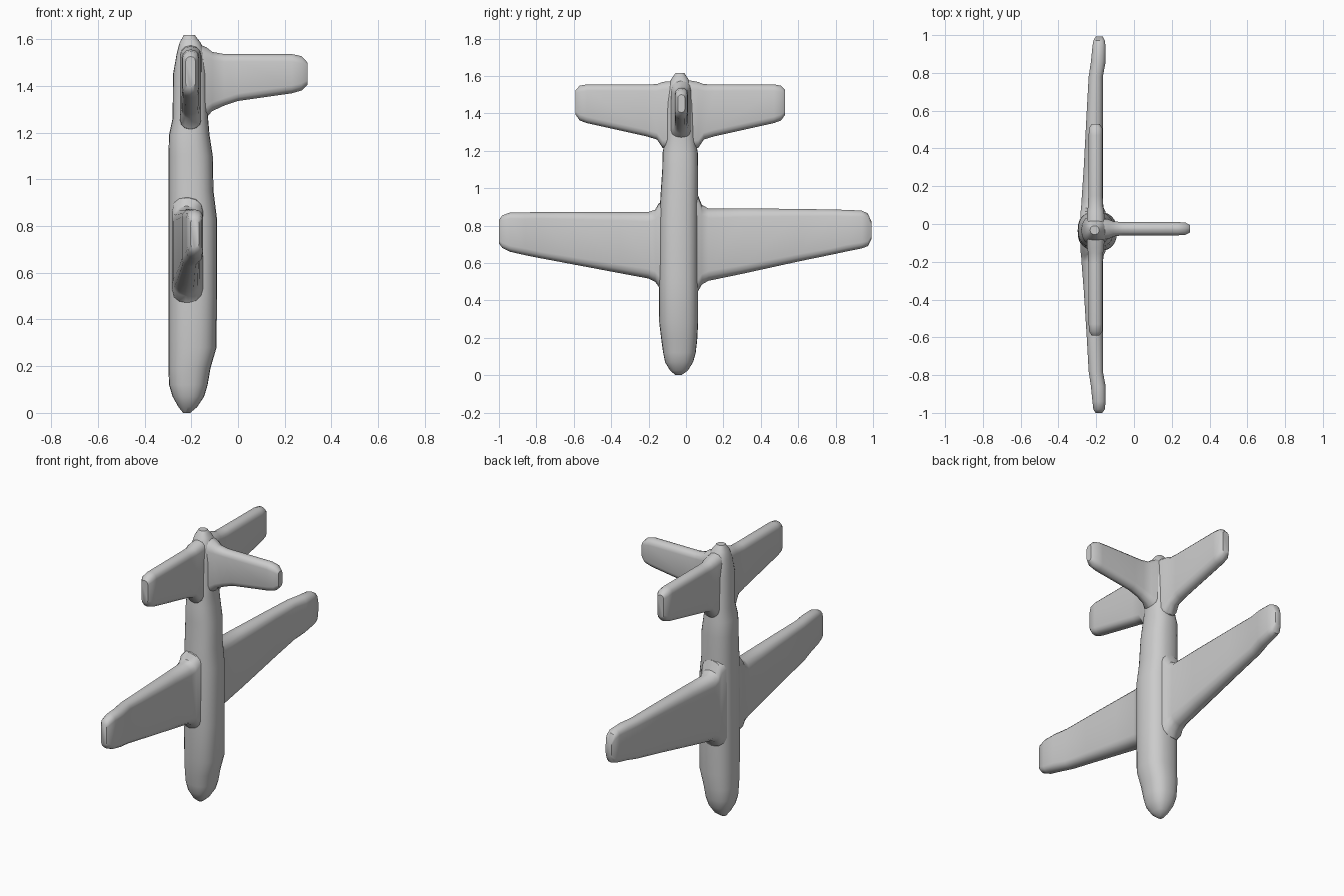
import bpy, bmesh, math

grey = bpy.data.materials.new("light grey")
grey.diffuse_color = (0.6, 0.6, 0.6, 1)


def loft(name, rings):
    """Skin a closed surface over rings of equal point count."""
    bm = bmesh.new()
    vr = [[bm.verts.new(p) for p in ring] for ring in rings]
    n = len(vr[0])
    for a, b in zip(vr, vr[1:]):
        for i in range(n):
            j = (i + 1) % n
            bm.faces.new((a[i], a[j], b[j], b[i]))
    bm.faces.new(vr[0])
    bm.faces.new(vr[-1])
    bmesh.ops.recalc_face_normals(bm, faces=bm.faces)
    mesh = bpy.data.meshes.new(name)
    bm.to_mesh(mesh)
    bm.free()
    mesh.materials.append(grey)
    obj = bpy.data.objects.new(name, mesh)
    bpy.context.collection.objects.link(obj)
    bpy.ops.object.select_all(action='DESELECT')
    obj.select_set(True)
    bpy.context.view_layer.objects.active = obj
    bpy.ops.object.shade_smooth_by_angle(angle=math.radians(40))
    return obj


def oval(lo_x, hi_x, lo_y, hi_y, z, n=24, power=2.4):
    """Slightly boxy horizontal oval."""
    ring = []
    for i in range(n):
        a = 2 * math.pi * i / n
        c, s = math.cos(a), math.sin(a)
        x = math.copysign(abs(c) ** (2 / power), c)
        y = math.copysign(abs(s) ** (2 / power), s)
        ring.append(((lo_x + hi_x) / 2 + x * (hi_x - lo_x) / 2,
                     (lo_y + hi_y) / 2 + y * (hi_y - lo_y) / 2, z))
    return ring


def rounded(lo_t, hi_t, lo_z, hi_z, steps=4):
    """Rounded rectangle: thickness across, chord along z."""
    r = 0.46 * min(hi_t - lo_t, hi_z - lo_z)
    pts = []
    corners = ((hi_t - r, hi_z - r), (lo_t + r, hi_z - r),
               (lo_t + r, lo_z + r), (hi_t - r, lo_z + r))
    for k, (t, z) in enumerate(corners):
        for i in range(steps):
            a = math.pi / 2 * (k + i / (steps - 1))
            pts.append((t + r * math.cos(a), z + r * math.sin(a)))
    return pts


def surface(name, stations, upright=False):
    """Flying surface; station = span, thickness lo/hi, chord lo/hi."""
    rings = []
    for s, *sec in stations:
        rings.append([(s, t, z) if upright else (t, s, z) for t, z in rounded(*sec)])
    return loft(name, rings)


# Fuselage, nose at the bottom
loft("fuselage", [oval(*s) for s in (
    (-0.235, -0.205, -0.055, -0.025, 0.0),
    (-0.255, -0.175, -0.085, 0.010, 0.025),
    (-0.280, -0.145, -0.112, 0.038, 0.07),
    (-0.295, -0.130, -0.122, 0.052, 0.12),
    (-0.298, -0.118, -0.132, 0.060, 0.19),
    (-0.298, -0.092, -0.143, 0.065, 0.28),
    (-0.298, -0.090, -0.145, 0.065, 0.50),
    (-0.298, -0.090, -0.143, 0.065, 0.83),
    (-0.298, -0.105, -0.137, 0.065, 0.95),
    (-0.298, -0.108, -0.127, 0.065, 1.10),
    (-0.295, -0.122, -0.125, 0.063, 1.19),
    (-0.280, -0.128, -0.112, 0.052, 1.26),
    (-0.278, -0.130, -0.110, 0.045, 1.45),
    (-0.262, -0.140, -0.100, 0.035, 1.54),
    (-0.250, -0.160, -0.078, 0.012, 1.585),
    (-0.232, -0.185, -0.055, -0.010, 1.617))])

# Main wings, with flared roots and chamfered tips
surface("right_wing", (
    (0.00, -0.285, -0.145, 0.43, 0.98),
    (0.065, -0.283, -0.150, 0.45, 0.96),
    (0.085, -0.280, -0.160, 0.485, 0.91),
    (0.12, -0.278, -0.165, 0.505, 0.892),
    (0.30, -0.266, -0.165, 0.542, 0.892),
    (0.60, -0.250, -0.165, 0.608, 0.889),
    (0.78, -0.240, -0.165, 0.645, 0.886),
    (0.86, -0.228, -0.150, 0.662, 0.884),
    (0.94, -0.220, -0.150, 0.678, 0.880),
    (0.972, -0.215, -0.155, 0.69, 0.865),
    (0.992, -0.203, -0.165, 0.73, 0.82)))
surface("left_wing", (
    (-0.04, -0.285, -0.145, 0.45, 0.95),
    (-0.145, -0.283, -0.150, 0.472, 0.92),
    (-0.165, -0.280, -0.160, 0.50, 0.885),
    (-0.20, -0.278, -0.165, 0.517, 0.873),
    (-0.35, -0.266, -0.165, 0.545, 0.873),
    (-0.60, -0.250, -0.165, 0.592, 0.873),
    (-0.78, -0.240, -0.165, 0.626, 0.872),
    (-0.86, -0.228, -0.150, 0.642, 0.871),
    (-0.94, -0.220, -0.150, 0.660, 0.870),
    (-0.982, -0.215, -0.155, 0.68, 0.855),
    (-1.0, -0.203, -0.168, 0.705, 0.83)))

# Tailplanes: flared roots, tips with clipped corners
for name, side, root, tip in (("right_tailplane", 1, 0.05, 0.53),
                              ("left_tailplane", -1, 0.11, 0.59)):
    surface(name, [(side * s, *sec) for s, *sec in (
        (0.0, -0.25, -0.155, 1.20, 1.58),
        (root + 0.015, -0.248, -0.158, 1.215, 1.568),
        (root + 0.045, -0.243, -0.164, 1.26, 1.556),
        (root + 0.10, -0.242, -0.166, 1.277, 1.555),
        (tip - 0.06, -0.240, -0.166, 1.348, 1.555),
        (tip - 0.022, -0.238, -0.168, 1.362, 1.548),
        (tip, -0.224, -0.182, 1.392, 1.525))])

# Tail fin
surface("tail_fin", (
    (-0.20, -0.085, 0.03, 1.24, 1.59),
    (-0.135, -0.080, 0.025, 1.265, 1.565),
    (-0.11, -0.066, 0.014, 1.292, 1.545),
    (-0.06, -0.060, 0.010, 1.315, 1.536),
    (0.0, -0.060, 0.010, 1.335, 1.536),
    (0.23, -0.060, 0.010, 1.368, 1.536),
    (0.272, -0.058, 0.008, 1.380, 1.527),
    (0.297, -0.044, -0.006, 1.405, 1.50)), upright=True)
